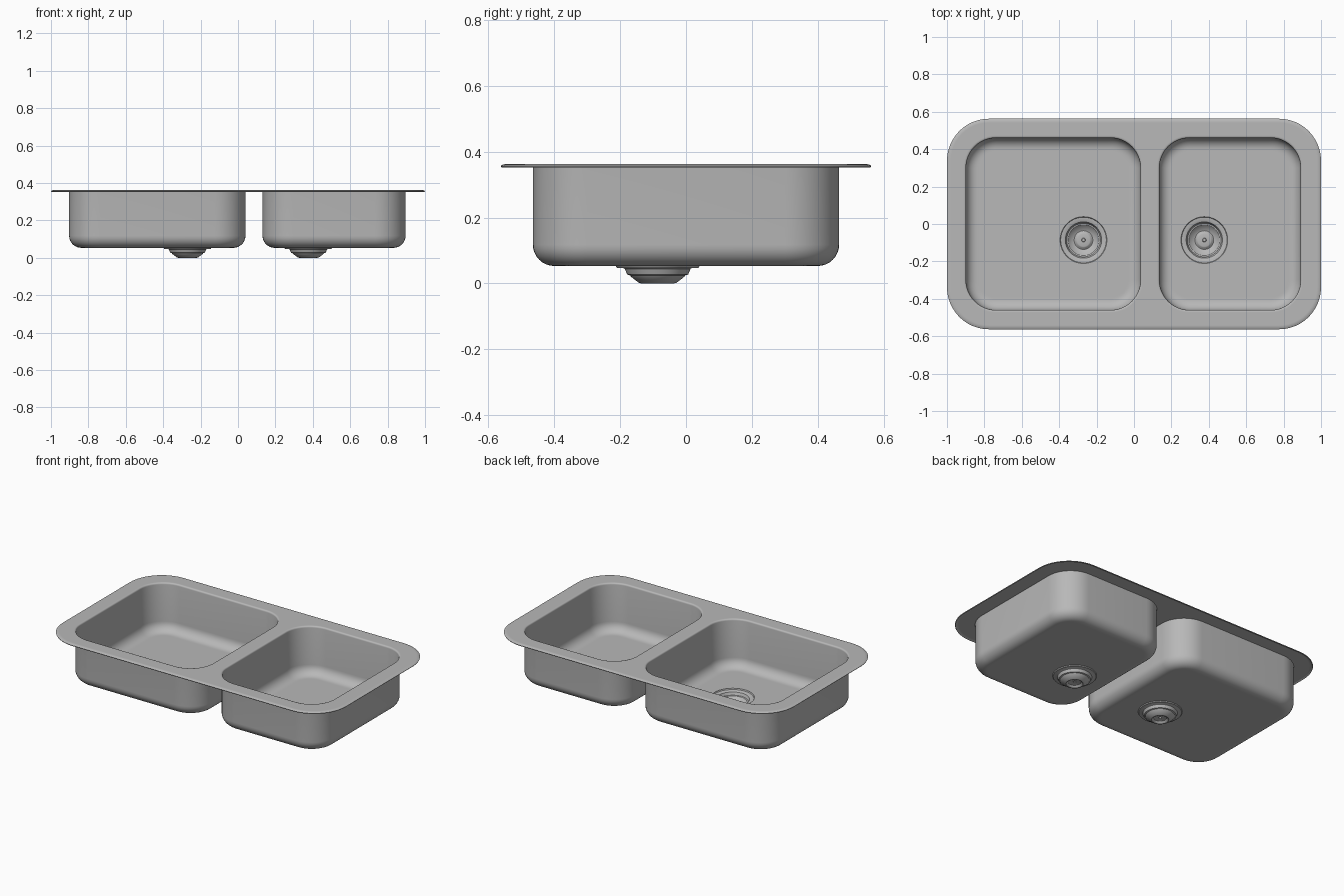
import bpy, bmesh, math

if "Cube" in bpy.data.objects:
    bpy.data.objects.remove(bpy.data.objects["Cube"])

steel = bpy.data.materials.new("brushed_steel")
steel.diffuse_color = (0.48, 0.48, 0.48, 1)
steel.use_nodes = True
steel.node_tree.nodes["Principled BSDF"].inputs["Base Color"].default_value = steel.diffuse_color

T = 0.005          # sheet thickness
TOP = 0.363        # rim height
FLOOR = 0.053 + T  # inner floor height
DY = -0.086        # drain y
SEG = 12


def rounded_loop(bm, cx, cy, hx, hy, r, z):
    """Closed ring of vertices along a rounded rectangle."""
    out = []
    for q, (sx, sy) in enumerate([(1, 1), (-1, 1), (-1, -1), (1, -1)]):
        for i in range(SEG + 1):
            a = math.pi / 2 * (q + i / SEG)
            out.append(bm.verts.new((cx + sx * (hx - r) + r * math.cos(a),
                                     cy + sy * (hy - r) + r * math.sin(a), z)))
    return out


def circle_loop(bm, cx, cy, r, z, n=64):
    return [bm.verts.new((cx + r * math.cos(2 * math.pi * i / n),
                          cy + r * math.sin(2 * math.pi * i / n), z)) for i in range(n)]


def skin(bm, loops):
    for a, b in zip(loops, loops[1:]):
        n = len(a)
        for i in range(n):
            j = (i + 1) % n
            bm.faces.new((a[i], a[j], b[j], b[i]))


def fill(bm, loops):
    """Flat sheet bounded by the first loop, with the others as holes."""
    edges = []
    for lp in loops:
        for i in range(len(lp)):
            pair = (lp[i], lp[(i + 1) % len(lp)])
            edges.append(bm.edges.get(pair) or bm.edges.new(pair))
    bmesh.ops.triangle_fill(bm, use_beauty=True, use_dissolve=False,
                            edges=edges, normal=(0, 0, 1))


def finish(bm, name, thickness):
    bmesh.ops.recalc_face_normals(bm, faces=bm.faces[:])
    # the visible side of the sheet faces up
    if sum(f.normal.z * f.calc_area() for f in bm.faces) < 0:
        bmesh.ops.reverse_faces(bm, faces=bm.faces[:])
    me = bpy.data.meshes.new(name)
    bm.to_mesh(me)
    bm.free()
    ob = bpy.data.objects.new(name, me)
    bpy.context.collection.objects.link(ob)
    me.materials.append(steel)
    bpy.ops.object.select_all(action='DESELECT')
    ob.select_set(True)
    bpy.context.view_layer.objects.active = ob
    mod = ob.modifiers.new("sheet", 'SOLIDIFY')
    mod.thickness = thickness
    mod.offset = -1
    bpy.ops.object.modifier_apply(modifier=mod.name)
    bpy.ops.object.shade_smooth_by_angle(angle=math.radians(35))
    return ob


# Sink body: rim sheet flowing into two pressed bowls
bm = bmesh.new()
rim = [rounded_loop(bm, 0, 0, 1 - d, 0.563 - d, 0.225 - d, z)
       for d, z in [(0, 0.357), (0.006, 0.3605), (0.016, TOP), (0.022, TOP)]]
skin(bm, rim)

holes = []
R, F = 0.16, 0.06   # plan corner radius, floor fillet
for x0, x1, drain_x in [(-0.903, 0.04, -0.27), (0.131, 0.896, 0.376)]:
    cx, hx, hy = (x0 + x1) / 2, (x1 - x0) / 2 - T, 0.465 - T
    profile = [(-0.014, TOP), (-0.009, TOP), (-0.004, TOP - 0.0015),
               (-0.001, TOP - 0.005), (0, TOP - 0.01)]
    for i in range(9):
        a = math.pi / 2 * i / 8
        profile.append((F * (1 - math.cos(a)), FLOOR + F * (1 - math.sin(a))))
    profile.append((F + 0.01, FLOOR))
    loops = [rounded_loop(bm, cx, 0, hx - d, hy - d, R - d, z) for d, z in profile]
    skin(bm, loops)
    holes.append(loops[0])
    # floor with drain opening
    seat = [circle_loop(bm, drain_x, DY, r, FLOOR) for r in (0.132, 0.125)]
    skin(bm, seat)
    fill(bm, [loops[-1], seat[0]])
fill(bm, [rim[-1]] + holes)
finish(bm, "sink_body", T)

# Drains: stepped revolved cups with a small centre pin
cup = [(0.126, 0.0575), (0.122, 0.051), (0.102, 0.050), (0.097, 0.047), (0.090, 0.030),
       (0.082, 0.028), (0.078, 0.023), (0.056, 0.006), (0.050, 0.004),
       (0.046, 0.006), (0.040, 0.014), (0.034, 0.016), (0.011, 0.016),
       (0.010, 0.022), (0.008, 0.024)]
for name, x in [("left_drain", -0.27), ("right_drain", 0.376)]:
    bm = bmesh.new()
    loops = [circle_loop(bm, x, DY, r, z) for r, z in cup]
    skin(bm, loops)
    bm.faces.new(loops[-1])
    finish(bm, name, 0.004)
